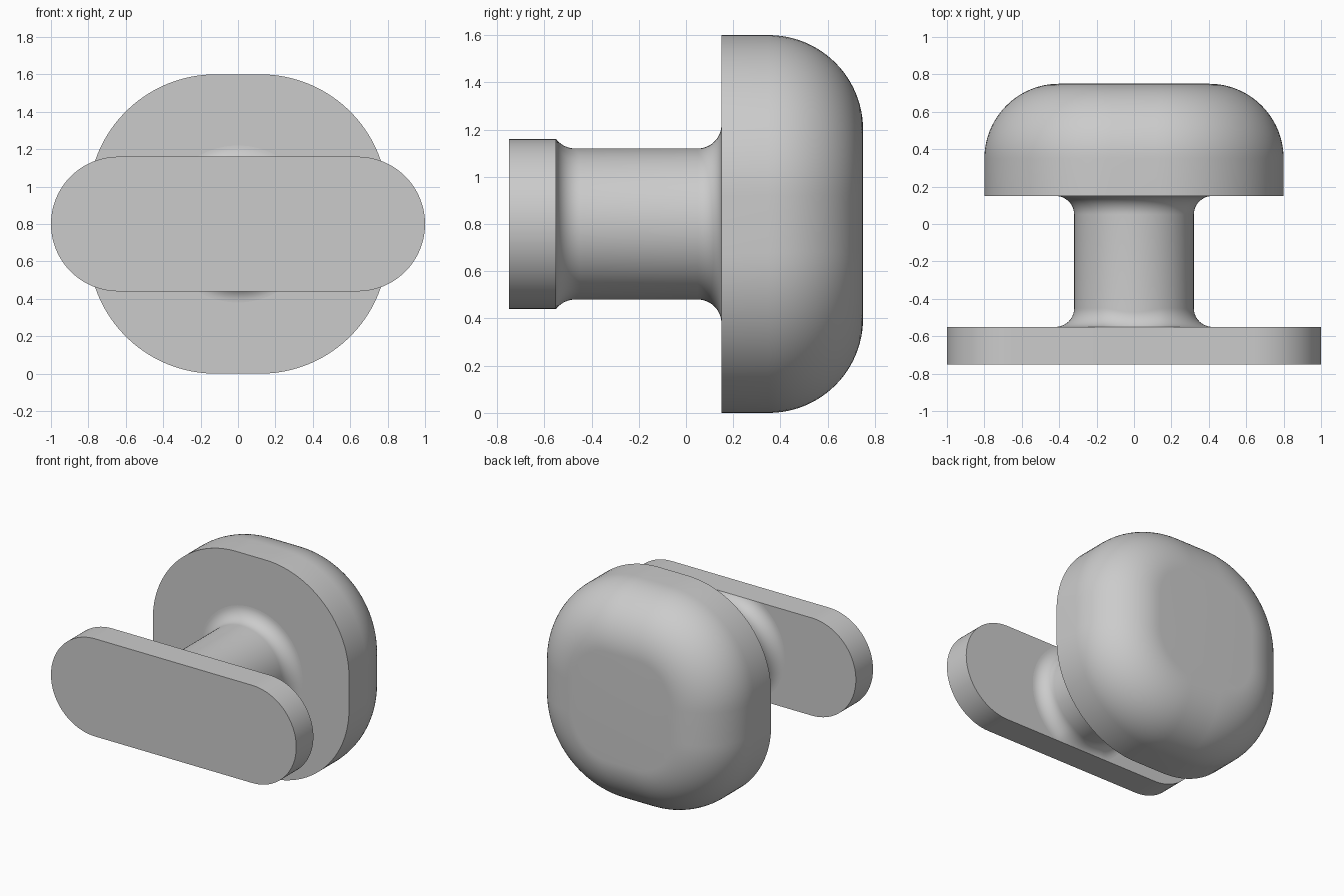
import bpy
import bmesh
from math import cos, sin, pi, sqrt, acos, radians

cube = bpy.data.objects.get("Cube")
if cube:
    bpy.data.objects.remove(cube, do_unlink=True)

MID_Z = 0.8          # height of the common axis
PLATE_HALF = 0.36    # half height of the front plate
PLATE_BACK, KNOB_FRONT = -0.55, 0.15
STEM_R, FILLET = 0.32, 0.1

grey = bpy.data.materials.new("plain grey")
grey.use_nodes = True
grey.diffuse_color = (0.6, 0.6, 0.6, 1)
grey.node_tree.nodes["Principled BSDF"].inputs["Base Color"].default_value = (0.6, 0.6, 0.6, 1)


def outline(half_x, half_z, r, y, steps=24):
    """Rounded rectangle in the xz plane at depth y."""
    points = []
    for quarter, (sx, sz) in enumerate([(1, 1), (-1, 1), (-1, -1), (1, -1)]):
        for i in range(steps + 1):
            a = (quarter + i / steps) * pi / 2
            points.append((sx * (half_x - r) + r * cos(a), y,
                           MID_Z + sz * (half_z - r) + r * sin(a)))
    return points


def loft(name, rings, capped=True):
    """Skin a row of matching closed rings into one object."""
    bm = bmesh.new()
    rows = [[bm.verts.new(p) for p in ring] for ring in rings]
    n = len(rows[0])
    for a, b in zip(rows, rows[1:]):
        for i in range(n):
            j = (i + 1) % n
            bm.faces.new((a[i], a[j], b[j], b[i]))
    if capped:
        bm.faces.new(rows[0])
        bm.faces.new(rows[-1])
    bmesh.ops.remove_doubles(bm, verts=bm.verts, dist=1e-5)
    bmesh.ops.recalc_face_normals(bm, faces=bm.faces)
    if not capped:
        # Open tube: make sure the faces point away from the axis
        face = next(iter(bm.faces))
        c = face.calc_center_median()
        if face.normal.x * c.x + face.normal.z * (c.z - MID_Z) < 0:
            bmesh.ops.reverse_faces(bm, faces=bm.faces)
    mesh = bpy.data.meshes.new(name)
    bm.to_mesh(mesh)
    bm.free()
    mesh.materials.append(grey)
    obj = bpy.data.objects.new(name, mesh)
    bpy.context.collection.objects.link(obj)
    bpy.ops.object.select_all(action='DESELECT')
    obj.select_set(True)
    bpy.context.view_layer.objects.active = obj
    bpy.ops.object.shade_smooth_by_angle(angle=radians(30))
    return obj


# Front plate: a flat bar with round ends
loft("front_plate", [outline(1, PLATE_HALF, PLATE_HALF, y) for y in (-0.75, PLATE_BACK)])

# Knob: rounded square block with a wide rounding on its back edge
half, corner, rounding, back = 0.8, 0.68, 0.4, 0.75
knob = [outline(half, half, corner, KNOB_FRONT)]
for i in range(25):
    a = i / 24 * pi / 2
    inset = rounding * (1 - cos(a))
    knob.append(outline(half - inset, half - inset, corner - inset,
                        back - rounding + rounding * sin(a)))
loft("knob", knob)


# Stem: round post flaring at both ends, the front flare trimmed by the plate edge
def stem_profile(angle):
    outer = STEM_R + FILLET
    reach = min(outer, PLATE_HALF / max(abs(sin(angle)), 1e-6))
    sweep = acos((outer - reach) / FILLET)
    centre = PLATE_BACK + sqrt(FILLET ** 2 - (outer - reach) ** 2)
    arc = [i / 12 for i in range(13)]
    front = [(outer - FILLET * cos(t * sweep), centre - FILLET * sin(t * sweep))
             for t in reversed(arc)]
    rear = [(outer - FILLET * cos(t * pi / 2), KNOB_FRONT - FILLET + FILLET * sin(t * pi / 2))
            for t in arc]
    return [(r * cos(angle), y, MID_Z + r * sin(angle)) for r, y in front + rear]


columns = [stem_profile(2 * pi * i / 96) for i in range(96)]
loft("stem", list(zip(*columns)), capped=False)
